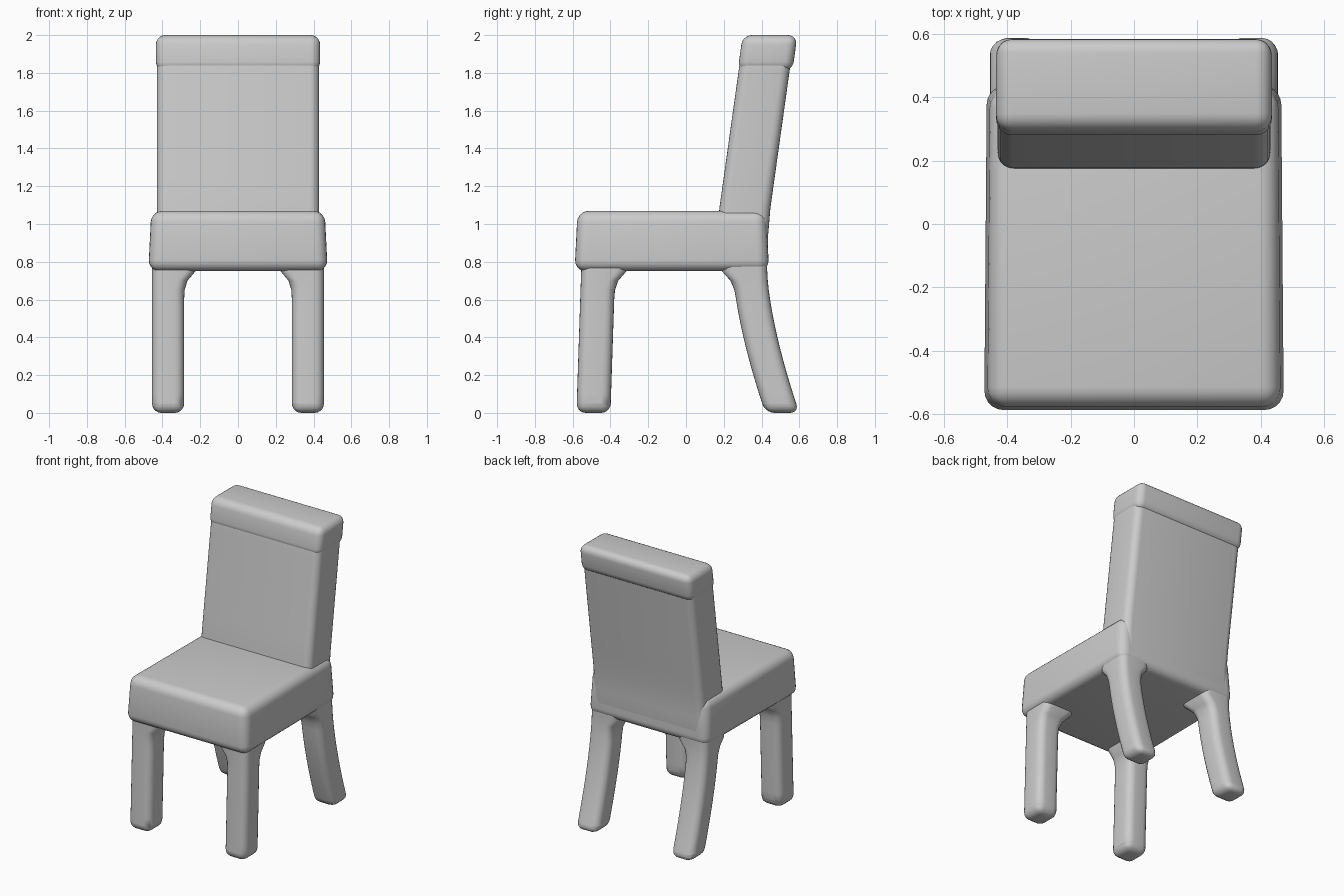
import bpy
import bmesh
import math

cube = bpy.data.objects.get("Cube")
if cube:
    bpy.data.objects.remove(cube, do_unlink=True)

grey = bpy.data.materials.new("plain grey")
grey.use_nodes = True
grey.diffuse_color = (0.6, 0.6, 0.6, 1)
grey.node_tree.nodes["Principled BSDF"].inputs["Base Color"].default_value = grey.diffuse_color

SHARP = math.radians(50)
SEAT_BOTTOM = 0.75
SEAT_TOP = 1.07


def loft(name, bottom, top, steps, section, bevel):
    """Stack rectangles from bottom to top; section(z) gives centre and half sizes."""
    bm = bmesh.new()
    loops = []
    for step in range(steps + 1):
        z = bottom + (top - bottom) * step / steps
        x, y, half_x, half_y = section(z)
        left, right, front, back = x - half_x, x + half_x, y - half_y, y + half_y
        corners = ((left, front), (right, front), (right, back), (left, back))
        loops.append([bm.verts.new((*corner, z)) for corner in corners])
    for low, high in zip(loops, loops[1:]):
        for i in range(4):
            j = (i + 1) % 4
            bm.faces.new((low[i], low[j], high[j], high[i]))
    bm.faces.new(reversed(loops[0]))
    bm.faces.new(loops[-1])
    mesh = bpy.data.meshes.new(name)
    bm.to_mesh(mesh)
    bm.free()
    mesh.materials.append(grey)

    part = bpy.data.objects.new(name, mesh)
    bpy.context.collection.objects.link(part)
    rounding = part.modifiers.new("rounding", "BEVEL")
    rounding.width = bevel
    rounding.segments = 5
    rounding.limit_method = "ANGLE"
    rounding.angle_limit = SHARP
    bpy.ops.object.select_all(action="DESELECT")
    part.select_set(True)
    bpy.context.view_layer.objects.active = part
    bpy.ops.object.modifier_apply(modifier=rounding.name)
    bpy.ops.object.shade_smooth_by_angle(angle=SHARP)
    return part


def seat_section(z):
    # The cushion narrows gently towards its top
    shrink = 0.05 * (z - SEAT_BOTTOM)
    return 0, -0.075, 0.475 - shrink, 0.515 - shrink


def back_section(z):
    # The backrest leans away steadily above the seat
    lean = max(0, z - 1)
    return 0, 0.3 + 0.14 * lean, 0.43, 0.135


def rail_section(z):
    # The top rail is a little fuller than the panel below it
    x, y, half_x, half_y = back_section(z)
    return x, y + 0.005, half_x + 0.005, half_y + 0.01


def leg_section(side, facing):
    """Section rule for one leg; facing is -1 for front legs and 1 for rear legs."""
    def section(z):
        drop = max(0, 1 - z / SEAT_BOTTOM)
        # Rear legs sweep backwards, front legs stay almost upright
        if facing > 0:
            y = 0.34 + 0.17 * drop ** 1.5
        else:
            y = -0.465 - 0.025 * drop
        # Legs spread inwards where they join the seat
        flare = 0.03 * min(1, max(0, z - 0.6) / 0.15) ** 3
        x = side * (0.37 - flare)
        return x, y - facing * flare, 0.085 + flare, 0.09 + flare
    return section


# Thick cushion-like seat
seat = loft("seat", SEAT_BOTTOM, SEAT_TOP, 2, seat_section, 0.06)

# Taper the seat towards the back
for vertex in seat.data.vertices:
    vertex.co.x *= 1 - 0.04 * max(0, vertex.co.y)

# Leaning backrest panel and its top rail
loft("backrest", 0.8, 1.95, 8, back_section, 0.05)
loft("top_rail", 1.81, 2, 1, rail_section, 0.05)

# Four legs with rounded feet
for side, side_name in ((1, "left"), (-1, "right")):
    for facing, place in ((-1, "front"), (1, "rear")):
        loft(f"{place}_{side_name}_leg", 0, 0.85, 17, leg_section(side, facing), 0.055)
